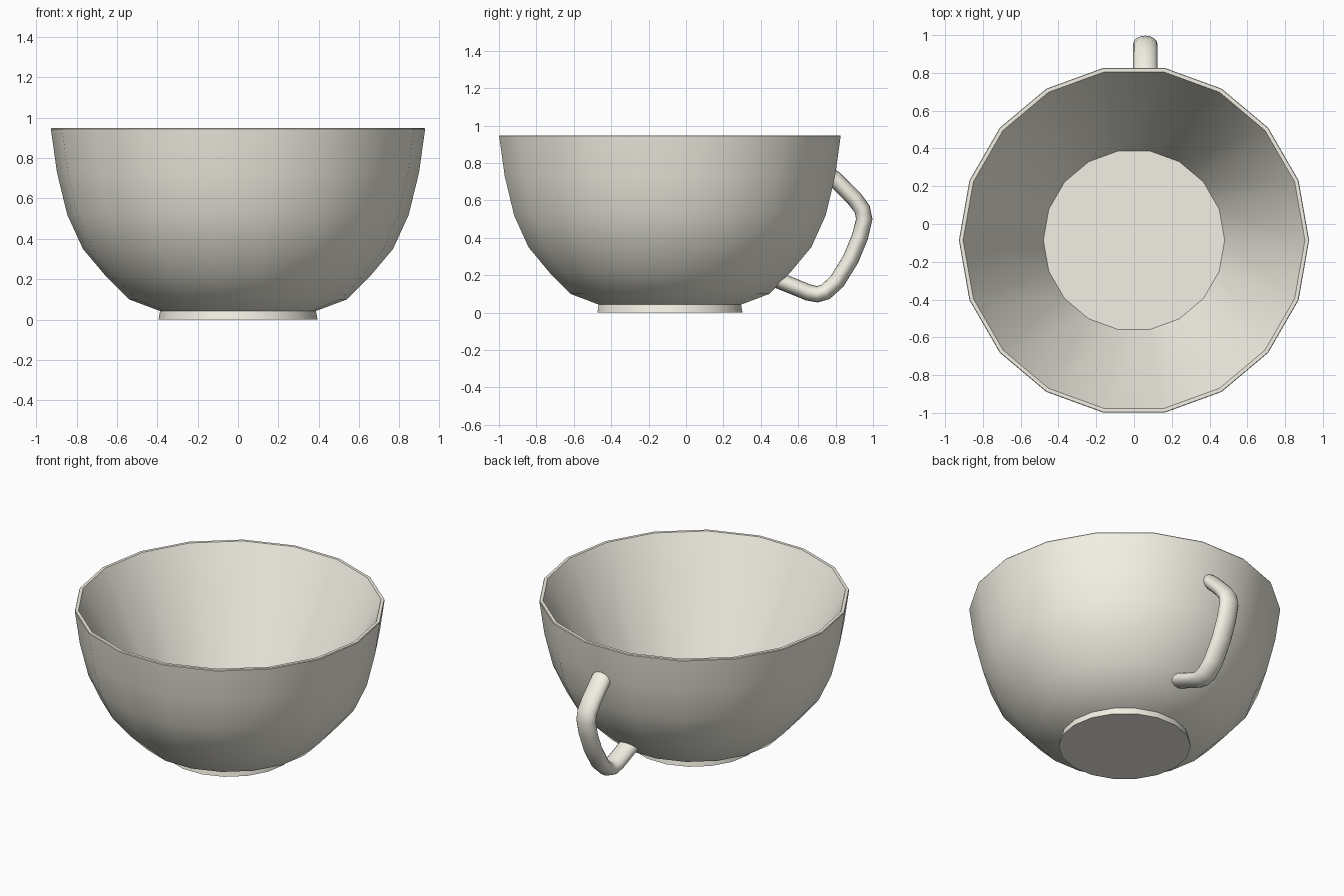
import bpy, bmesh, math
from mathutils import Vector

if "Cube" in bpy.data.objects:
    bpy.data.objects.remove(bpy.data.objects["Cube"])

SIDES = 18
CY = -0.086  # bowl axis
cream = bpy.data.materials.new("cream")
cream.diffuse_color = (0.9, 0.88, 0.78, 1)
cream.use_nodes = True
cream.node_tree.nodes["Principled BSDF"].inputs["Base Color"].default_value = cream.diffuse_color


def finish(bm, name):
    bmesh.ops.recalc_face_normals(bm, faces=bm.faces)
    me = bpy.data.meshes.new(name)
    bm.to_mesh(me)
    bm.free()
    me.materials.append(cream)
    ob = bpy.data.objects.new(name, me)
    bpy.context.collection.objects.link(ob)
    bpy.ops.object.select_all(action='DESELECT')
    ob.select_set(True)
    bpy.context.view_layer.objects.active = ob
    bpy.ops.object.shade_smooth_by_angle(angle=math.radians(35))
    return ob


def skin(bm, rings, cap_start=False, cap_end=False):
    rings = [[bm.verts.new(p) for p in ring] for ring in rings]
    n = len(rings[0])
    for a, b in zip(rings, rings[1:]):
        for i in range(n):
            j = (i + 1) % n
            bm.faces.new((a[i], a[j], b[j], b[i]))
    if cap_start:
        bm.faces.new(rings[0])
    if cap_end:
        bm.faces.new(rings[-1])


def lathe(name, profile, cap_start=False, cap_end=False):
    bm = bmesh.new()
    angs = [2 * math.pi * i / SIDES for i in range(SIDES)]
    skin(bm, [[(r * math.cos(a), CY + r * math.sin(a), z) for a in angs]
              for r, z in profile], cap_start, cap_end)
    return finish(bm, name)


# Bowl: curved outer wall, thin rim, straight conical inside, flat floor
lathe("bowl", [
    (0.385, 0.042), (0.54, 0.10), (0.652, 0.212), (0.768, 0.35),
    (0.846, 0.52), (0.897, 0.73), (0.927, 0.943), (0.924, 0.948),
    (0.905, 0.948), (0.48, 0.10)], cap_end=True)

# Foot
lathe("foot", [(0.394, 0.0), (0.386, 0.044)], cap_start=True)

# Handle: flattened tube swept along a bent path in the y-z plane
path = [Vector(p) for p in [
    (0.755, 0.743), (0.80, 0.71), (0.902, 0.607), (0.942, 0.553),
    (0.953, 0.50), (0.93, 0.405), (0.882, 0.288), (0.808, 0.167),
    (0.747, 0.111), (0.702, 0.098), (0.655, 0.107), (0.47, 0.182)]]
rings = []
last = len(path) - 1
for i, p in enumerate(path):
    a, b = path[max(i - 1, 0)], path[min(i + 1, last)]
    t = ((p - a).normalized() + (b - p).normalized()).normalized()
    n = Vector((-t.y, t.x))
    ring = []
    for s in range(16):
        ang = 2 * math.pi * s / 16
        q = p + n * 0.044 * math.sin(ang)
        ring.append((0.06 + 0.064 * math.cos(ang), q.x, q.y))
    rings.append(ring)
bm = bmesh.new()
skin(bm, rings, True, True)
finish(bm, "handle")
